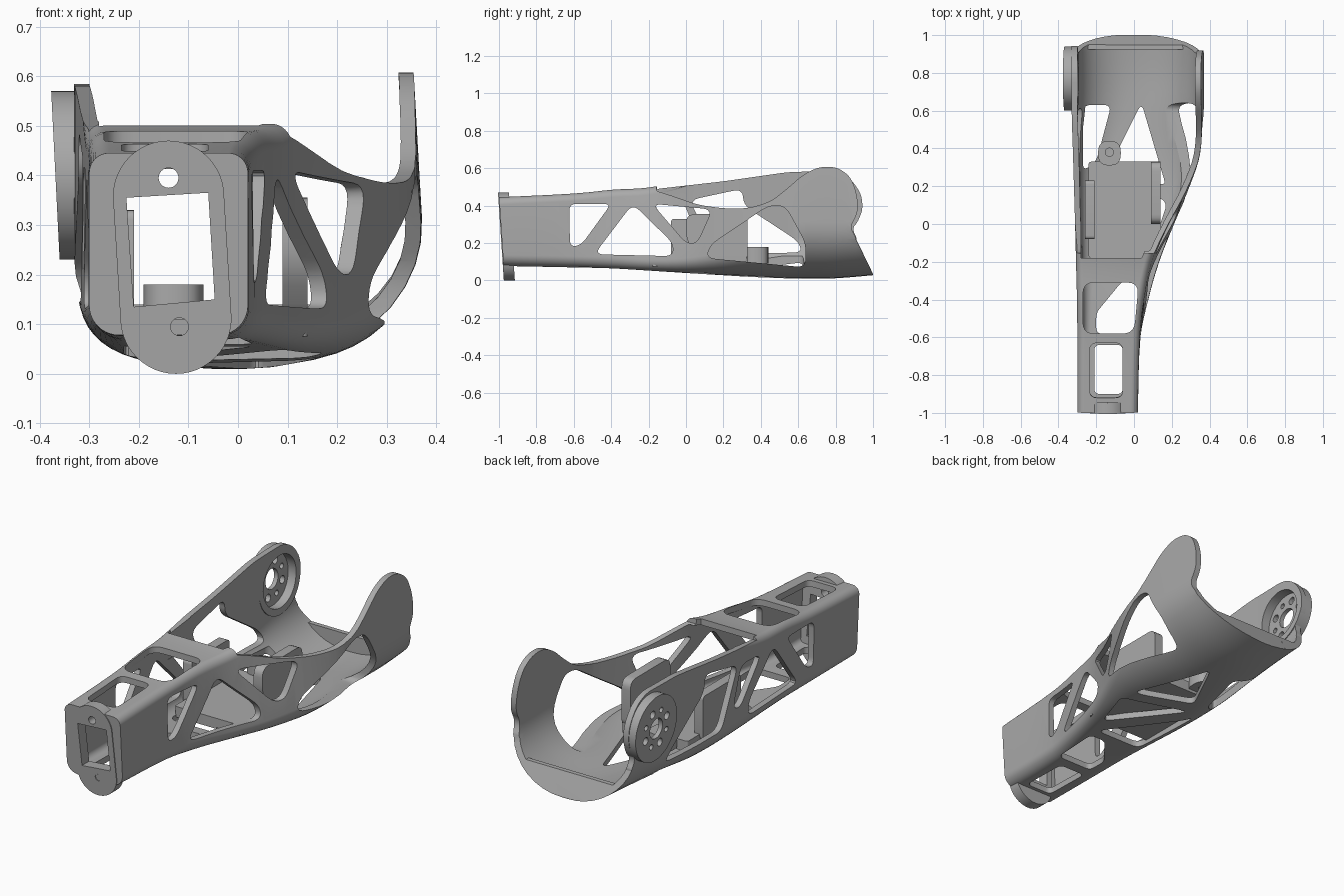
import bpy, bmesh, math

if "Cube" in bpy.data.objects:
    bpy.data.objects.remove(bpy.data.objects["Cube"])

grey = bpy.data.materials.new("matte grey")
grey.use_nodes = True
grey.diffuse_color = (0.4, 0.4, 0.4, 1)
grey.node_tree.nodes["Principled BSDF"].inputs["Base Color"].default_value = (0.4, 0.4, 0.4, 1)


def make(name, bm):
    bmesh.ops.recalc_face_normals(bm, faces=bm.faces)
    mesh = bpy.data.meshes.new(name)
    bm.to_mesh(mesh)
    bm.free()
    mesh.materials.append(grey)
    ob = bpy.data.objects.new(name, mesh)
    bpy.context.collection.objects.link(ob)
    return ob


def rounded(pts, r, steps=5):
    """Round every corner of a polygon with a quadratic curve."""
    out, n = [], len(pts)
    for i, p in enumerate(pts):
        ends = []
        for q in (pts[i - 1], pts[(i + 1) % n]):
            d = math.dist(p, q)
            k = min(r, d * 0.45) / d
            ends.append([p[j] + (q[j] - p[j]) * k for j in (0, 1)])
        for s in range(steps + 1):
            t = s / steps
            out.append([(1 - t) ** 2 * ends[0][j] + 2 * t * (1 - t) * p[j] + t * t * ends[1][j] for j in (0, 1)])
    return out


def circle(a, b, r, n=32):
    return [(a + r * math.cos(2 * math.pi * i / n), b + r * math.sin(2 * math.pi * i / n)) for i in range(n)]


def prism(name, axis, pts, lo, hi, r=0):
    """Extrude a 2D outline along an axis."""
    put = {"x": lambda p, h: (h, p[0], p[1]), "y": lambda p, h: (p[0], h, p[1]),
           "z": lambda p, h: (p[0], p[1], h)}[axis]
    pts = rounded(pts, r) if r else pts
    bm = bmesh.new()
    a, b = ([bm.verts.new(put(p, h)) for p in pts] for h in (lo, hi))
    bm.faces.new(a)
    bm.faces.new(b)
    for i in range(len(pts)):
        bm.faces.new((a[i - 1], a[i], b[i], b[i - 1]))
    return make(name, bm)


def combine(ob, other, op="DIFFERENCE"):
    other.hide_render = True
    mod = ob.modifiers.new("combine", "BOOLEAN")
    mod.operation, mod.solver, mod.object = op, "EXACT", other
    bpy.context.view_layer.objects.active = ob
    bpy.ops.object.modifier_apply(modifier=mod.name)
    bpy.data.objects.remove(other)


def cut(ob, axis, pts, lo, hi, r=0):
    combine(ob, prism("cutter", axis, pts, lo, hi, r))


def box(a0, a1, b0, b1):
    return [(a0, b0), (a1, b0), (a1, b1), (a0, b1)]


def slant(ob):
    for v in ob.data.vertices:
        if v.co.y < -0.9:
            v.co.y += 0.03 * (1 - v.co.z / 0.45)


# Stations along the body: y, left x, right x low, right x high, floor z, roof z,
# then width and height of the right and left floor corners
stations = [
    (-1.0, -.30, .02, .02, .078, .445, .06, .06, .06, .06), (-.6, -.30, .035, .03, .07, .465, .06, .06, .07, .07),
    (-.4, -.302, .08, .05, .065, .485, .06, .06, .08, .08), (-.2, -.307, .14, .09, .053, .497, .07, .06, .1, .09),
    (0, -.312, .22, .17, .04, .54, .11, .08, .12, .1), (.2, -.318, .305, .275, .028, .62, .2, .13, .15, .12),
    (.37, -.323, .36, .34, .018, .67, .3, .21, .2, .15), (.6, -.33, .385, .35, .01, .67, .375, .3, .28, .22),
    (.8, -.33, .388, .35, .012, .67, .38, .3, .31, .25), (1.02, -.33, .388, .35, .03, .67, .38, .29, .31, .24)]


def section(s, t):
    """Body cross-section, inset by t."""
    y, xl, xb, xt, zb, zt, rx, rz, lx, lz = s
    loop = []
    for k, (cx, cz, a, b) in enumerate(((xb - rx, zb + rz, rx, rz), (xb - .04, zt - .04, .04, .04),
                                        (xl + .04, zt - .04, .04, .04), (xl + lx, zb + lz, lx, lz))):
        for i in range(11):
            g = math.pi / 2 * (k - 1 + i / 10)
            x, z = cx + (a - t) * math.cos(g), cz + (b - t) * math.sin(g)
            lean = (xt - xb) * (z - zb) / (zt - zb) * (x - xl) / (xb - xl)
            loop.append((x + lean, y, z))
    return loop


# Hollow body shell lofted through the stations
rows = []
for i in range(len(stations) - 1):
    a, b = stations[i], stations[i + 1]
    p, q = stations[max(i - 1, 0)], stations[min(i + 2, len(stations) - 1)]
    for s in range(4):
        t, h = s / 4, b[0] - a[0]
        row = [a[0] + h * t]
        for j in range(1, len(a)):
            m0 = (b[j] - p[j]) / (b[0] - p[0]) * h
            m1 = (q[j] - a[j]) / (q[0] - a[0]) * h
            row.append((2 * t**3 - 3 * t * t + 1) * a[j] + (t**3 - 2 * t * t + t) * m0
                       + (3 * t * t - 2 * t**3) * b[j] + (t**3 - t * t) * m1)
        rows.append(row)
rows.append(stations[-1])
bm = bmesh.new()
rings = [[bm.verts.new(c) for c in section(s, 0)] for s in rows]
rings += [[bm.verts.new(c) for c in section(s, .032)] for s in reversed(rows)]
for i, ring in enumerate(rings):
    for j in range(len(ring)):
        bm.faces.new((rings[i - 1][j - 1], rings[i - 1][j], ring[j], ring[j - 1]))
shell = make("body_shell", bm)

# Flat-topped lip across the rear of the cradle
lip = prism("rear_lip", "y", [(x, z) for x, y, z in section(stations[-1], .014)], .925, 1.015)
combine(lip, prism("cutter", "y", box(-1, 1, -1, .14), 0, 2), "INTERSECT")
combine(shell, lip, "UNION")

# Open top behind the cross bar, then the upper and rear outline of each side
cut(shell, "z", [(-.28, -.18), (.04, -.18), (.12, 0), (.22, .2), (.29, .4), (.29, 1.2), (-.28, 1.2)], .36, 1)
tail = [(1.0, .035), (1.01, -.2), (1.4, -.2), (1.4, 1), (-.18, 1)]
right_top = [(-.18, .485), (-.08, .455), (.06, .405), (.2, .385), (.33, .385), (.45, .42), (.54, .49), (.63, .57),
             (.72, .61), (.81, .605), (.88, .555), (.915, .46), (.92, .36), (.875, .285), (.925, .205)]
left_top = [(-.18, .487), (.2, .53), (.55, .58), (.8, .585), (.88, .545), (.94, .46), (.945, .36), (.885, .28),
            (.925, .205)]
cut(shell, "x", rounded(right_top, .05)[3:-3] + tail, -.15, .7)
cut(shell, "x", rounded(left_top, .05)[3:-3] + tail, -.7, -.1)

# Truss windows shared by both side walls
for lo, hi in ((-.12, .7), (-.7, -.13)):
    cut(shell, "x", [(-.625, .41), (-.4, .41), (-.56, .19), (-.62, .18)], lo, hi, .04)
    cut(shell, "x", [(-.49, .14), (-.285, .41), (-.07, .2), (-.07, .13)], lo, hi, .05)
# Windows that differ between the sides
cut(shell, "x", [(-.18, .41), (.14, .38), (.06, .2), (0, .2)], -.05, .7, .05)
cut(shell, "x", [(.11, .12), (.13, .19), (.44, .4), (.53, .4), (.64, .2), (.64, .07)], .12, .7, .05)
cut(shell, "x", [(-.18, .41), (-.01, .42), (.06, .22), (.0, .2)], -.7, -.15, .05)
cut(shell, "x", [(.02, .43), (.3, .49), (.31, .4), (.6, .21), (.62, .15), (.16, .14)], -.7, -.17, .05)

# Roof and floor windows
cut(shell, "z", box(-.235, -.06, -.92, -.63), .3, .7, .04)
cut(shell, "z", [(-.27, -.58), (0, -.58), (.025, -.31), (-.27, -.31)], .36, .7, .06)
cut(shell, "z", box(-.21, -.06, -.9, -.64), -.1, .13, .03)
cut(shell, "z", [(-.2, -.58), (.0, -.58), (.03, -.3), (-.06, -.3), (-.2, -.47)], -.1, .13, .03)
cut(shell, "z", [(-.23, -.24), (.04, -.24), (-.23, .2)], -.1, .12, .05)
cut(shell, "z", [(.09, -.14), (.18, .12), (-.16, .24)], -.1, .12, .05)
cut(shell, "z", [(-.12, .32), (.17, .2), (.04, .64)], -.1, .12, .04)
cut(shell, "z", [(-.27, .28), (-.2, .33), (-.12, .63), (-.27, .63)], -.1, .13, .04)

# Round joint on the right-hand wall: rimmed disc with a ring of holes, leaning slightly
hy, hz = .77, .4
cut(shell, "x", circle(hy, hz, .135, 48), -.5, -.2)
disc = prism("joint_disc", "x", circle(hy, hz, .17, 64), -.368, -.3)
cut(disc, "x", circle(hy, hz, .135, 48), -.345, -.2)
cut(disc, "x", circle(hy, hz, .052), -.5, -.2)
for i in range(8):
    g = math.pi / 4 * (i + .5)
    r = .02 if i % 2 else .014
    cut(disc, "x", circle(hy + .092 * math.cos(g), hz + .092 * math.sin(g), r, 16), -.5, -.2)
for v in disc.data.vertices:
    v.co.x += (hz - v.co.z) * .05

# Front end: cap and lobed mounting flange with a square opening
cap = prism("front_cap", "y", box(-.297, .017, .081, .442), -1.0, -.95, .08)
lobes = [(-.125 + .112 * math.cos(g), .112 + .112 * math.sin(g)) for g in
         [math.pi * (1 + i / 24) for i in range(25)]]
lobes += [(-.14 + .112 * math.cos(g), .358 + .112 * math.sin(g)) for g in
          [math.pi * i / 24 for i in range(25)]]
flange = prism("front_flange", "y", lobes, -1.004, -.945)
for ob in (cap, flange):
    cut(ob, "y", [(-.21, .135), (-.047, .15), (-.06, .365), (-.225, .355)], -1.2, -.8)
    cut(ob, "y", circle(-.14, .395, .02, 24), -1.2, -.8)
    cut(ob, "y", circle(-.118, .095, .018, 24), -1.2, -.8)
for ob in (shell, cap, flange):
    slant(ob)

# Inner tray with two upright rails and a screw tab
prism("inner_tray", "z", box(-.24, .14, -.18, .33), .075, .13, .015)
prism("right_rail", "x", box(-.08, .23, .1, .33), -.26, -.21, .02)
prism("left_rail", "x", [(0, .22), (.08, .1), (.33, .1), (.33, .355), (0, .355)], .09, .14, .05)
tab = prism("screw_tab", "z", box(-.19, -.07, .31, .44), .09, .18, .06)
cut(tab, "z", circle(-.13, .38, .022, 24), 0, .4)

# Smooth shading with crisp edges
bpy.ops.object.select_all(action="DESELECT")
for ob in bpy.context.collection.objects:
    if ob.type == "MESH" and ob.data.materials and ob.data.materials[0] == grey:
        ob.select_set(True)
        bpy.context.view_layer.objects.active = ob
bpy.ops.object.shade_smooth_by_angle(angle=math.radians(30))
